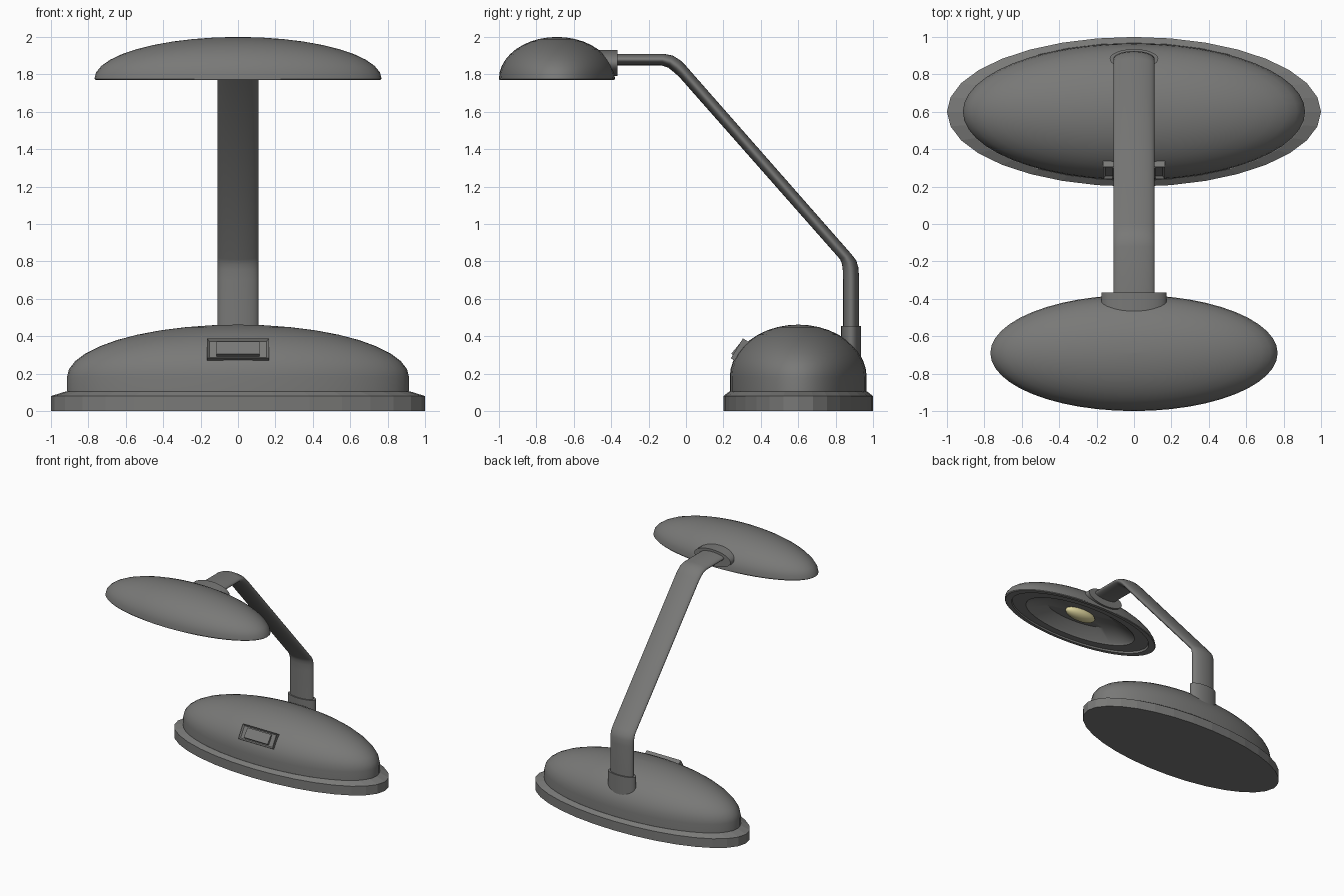
import bpy, bmesh
from math import sin, cos, pi, radians
from mathutils import Vector

if "Cube" in bpy.data.objects:
    bpy.data.objects.remove(bpy.data.objects["Cube"])


def paint(obj, name, rgb):
    mat = bpy.data.materials.get(name) or bpy.data.materials.new(name)
    mat.diffuse_color = (*rgb, 1)
    mat.use_nodes = True
    mat.node_tree.nodes["Principled BSDF"].inputs["Base Color"].default_value = mat.diffuse_color
    obj.data.materials.append(mat)


def dark(obj):
    paint(obj, "dark_grey", (0.19, 0.19, 0.185))


def loft(name, rings, smooth=None):
    """Skin a list of equal-length rings and cap both ends."""
    bm = bmesh.new()
    loops = [[bm.verts.new(p) for p in ring] for ring in rings]
    n = len(loops[0])
    for a, b in zip(loops, loops[1:]):
        for i in range(n):
            j = (i + 1) % n
            bm.faces.new((a[i], a[j], b[j], b[i]))
    bm.faces.new(loops[0])
    bm.faces.new(loops[-1])
    bmesh.ops.recalc_face_normals(bm, faces=bm.faces)
    mesh = bpy.data.meshes.new(name)
    bm.to_mesh(mesh)
    bm.free()
    obj = bpy.data.objects.new(name, mesh)
    bpy.context.collection.objects.link(obj)
    dark(obj)
    if smooth:
        bpy.ops.object.select_all(action='DESELECT')
        obj.select_set(True)
        bpy.context.view_layer.objects.active = obj
        bpy.ops.object.shade_smooth_by_angle(angle=radians(smooth))
    return obj


def oval(name, profile, y, rx, ry, segs, smooth=None):
    """Elliptical turning; profile holds (radius fraction, z)."""
    return loft(name, [[(rx * t * cos(2 * pi * i / segs),
                         y + ry * t * sin(2 * pi * i / segs), z)
                        for i in range(segs)] for t, z in profile], smooth)


def strap(name, edges, width, n=32):
    """Bar of flat elliptical section; edges holds (outer y, z, inner y, z)."""
    rings = []
    for oy, oz, iy, iz in edges:
        outer, inner = Vector((0, oy, oz)), Vector((0, iy, iz))
        mid, half = (outer + inner) / 2, (outer - inner) / 2
        rings.append([mid + half * sin(2 * pi * k / n)
                      + Vector((width * cos(2 * pi * k / n), 0, 0)) for k in range(n)])
    return loft(name, rings, 40)


def dome(z0, height, steps=10):
    """Quarter ellipse from rim to crown."""
    return [(max(cos(pi / 2 * k / steps), 0.004), z0 + height * sin(pi / 2 * k / steps))
            for k in range(steps + 1)]


# base
oval("base_rim", [(1, 0), (1, 0.08), (0.92, 0.105)], 0.6, 1.0, 0.4, 32)
oval("base_dome", [(1, 0.07)] + dome(0.18, 0.282), 0.6, 0.915, 0.366, 48, 30)

# arm and its two sockets
strap("arm", [(0.925, 0.3, 0.84, 0.3), (0.925, 0.72, 0.84, 0.70),
              (0.921, 0.77, 0.838, 0.755), (0.91, 0.805, 0.834, 0.785),
              (0.885, 0.838, 0.825, 0.81), (0.0, 1.845, -0.035, 1.785),
              (-0.03, 1.875, -0.065, 1.812), (-0.07, 1.90, -0.095, 1.836),
              (-0.12, 1.91, -0.13, 1.848), (-0.44, 1.91, -0.44, 1.848)], 0.11)
strap("base_socket", [(0.935, 0.2, 0.83, 0.2), (0.935, 0.455, 0.83, 0.455)], 0.13)
strap("head_socket", [(-0.468, 1.93, -0.468, 1.79),
                      (-0.365, 1.93, -0.365, 1.79)], 0.175)

# lamp head with a stepped reflector underneath
under = [(0.004, 1.87), (0.45, 1.87), (0.70, 1.80), (0.72, 1.785),
         (0.90, 1.785), (0.91, 1.77), (0.99, 1.77)]
oval("lamp_head", under + dome(1.776, 0.224), -0.69, 0.768, 0.31, 48, 30)

# bulb
bpy.ops.mesh.primitive_uv_sphere_add(segments=24, ring_count=12, radius=1,
                                     location=(0, -0.69, 1.85))
bulb = bpy.context.object
bulb.name = "bulb"
bulb.scale = (0.15, 0.062, 0.05)
bpy.ops.object.shade_smooth()
paint(bulb, "bulb_yellow", (0.75, 0.68, 0.35))


def slab(name, size, loc, tilt):
    bpy.ops.mesh.primitive_cube_add(size=1, location=loc, rotation=(tilt, 0, 0))
    obj = bpy.context.object
    obj.name = name
    obj.scale = size
    bpy.ops.object.transform_apply(location=False, rotation=False, scale=True)
    dark(obj)
    return obj


# switch frame with recessed panel, tilted to the dome
tilt = radians(-31)
normal = Vector((0, -cos(tilt), -sin(tilt)))
face = Vector((0, 0.272, 0.335))
frame = slab("switch_frame", (0.33, 0.05, 0.125), face - normal * 0.025, tilt)
bm = bmesh.new()
bm.from_mesh(frame.data)
front = min(bm.faces, key=lambda f: f.calc_center_median().y)
bmesh.ops.inset_region(bm, faces=[front], thickness=0.016)
bmesh.ops.translate(bm, verts=front.verts, vec=(0, 0.012, 0))
bm.to_mesh(frame.data)
bm.free()

# rocker
slab("switch_rocker", (0.23, 0.03, 0.085), face - normal * 0.01, tilt - radians(8))
